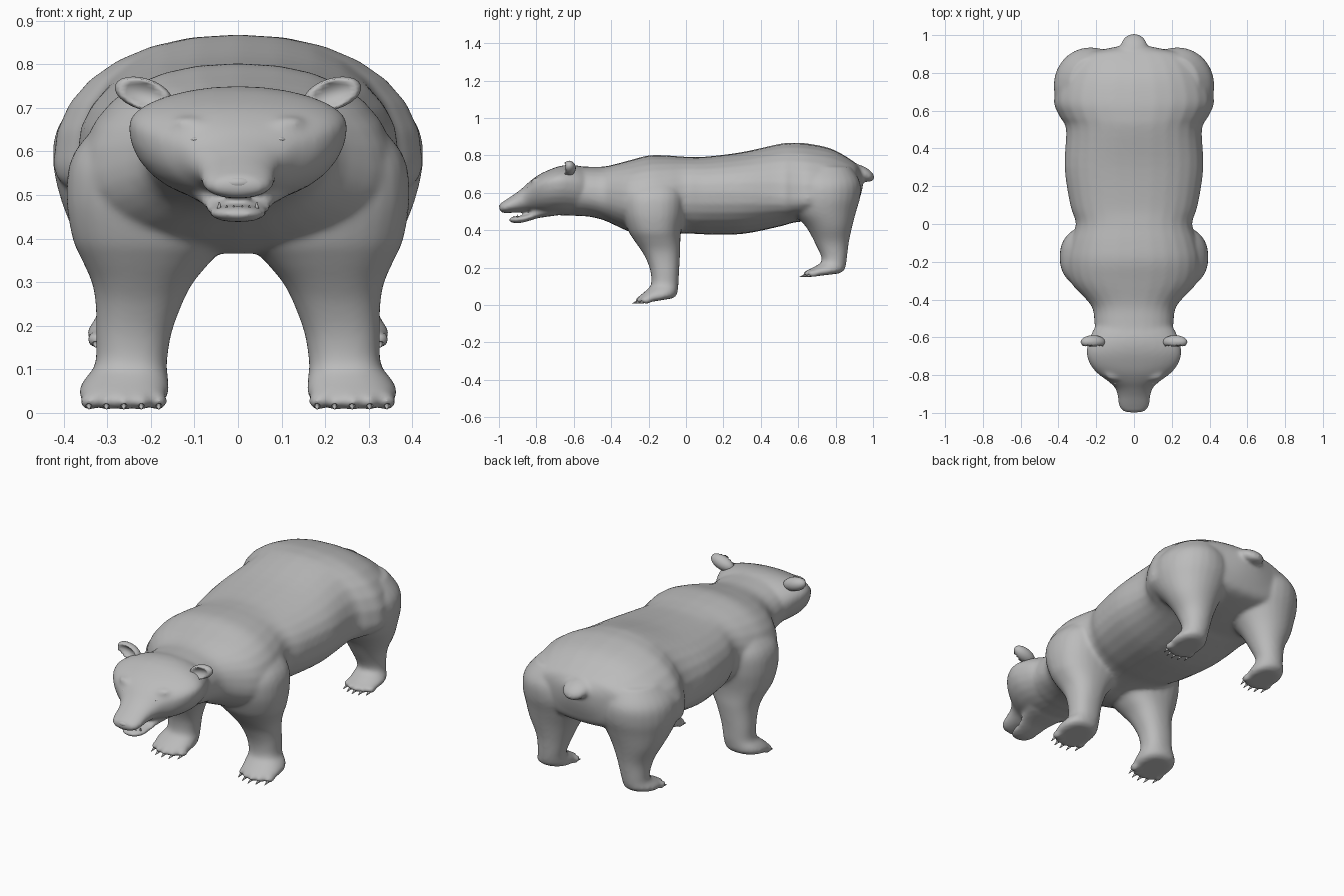
import bpy, bmesh, math
from mathutils import Matrix, Vector

if "Cube" in bpy.data.objects:
    bpy.data.objects.remove(bpy.data.objects["Cube"])

fur = bpy.data.materials.new("warm_grey")
fur.use_nodes = True
GREY = (0.5, 0.5, 0.5, 1)
fur.diffuse_color = GREY
fur.node_tree.nodes["Principled BSDF"].inputs["Base Color"].default_value = GREY
SIDES = 28


def spline(rows, steps=4):
    """Catmull-Rom interpolation of each column of a list of rings."""
    out = []
    for i in range(len(rows) - 1):
        a, b, c, d = (rows[min(max(i + k, 0), len(rows) - 1)] for k in (-1, 0, 1, 2))
        for s in range(steps):
            t = s / steps
            out.append([q + t / 2 * (r - p + t * (2 * p - 5 * q + 4 * r - u + t * (3 * (q - r) + u - p)))
                        for p, q, r, u in zip(a, b, c, d)])
    return out + [rows[-1]]


def bridge(bm, rings):
    """Skin a list of point rings and cap both ends."""
    loops = [[bm.verts.new(p) for p in ring] for ring in rings]
    faces = [bm.faces.new((a[i], a[i - 1], b[i - 1], b[i]))
             for a, b in zip(loops, loops[1:]) for i in range(len(a))]
    faces += [bm.faces.new(loops[0]), bm.faces.new(loops[-1][::-1])]
    bmesh.ops.recalc_face_normals(bm, faces=faces)


def oval(n):
    """Unit rounded outline, squarer as n grows."""
    for i in range(SIDES):
        a = math.tau * i / SIDES
        c, s = math.cos(a), math.sin(a)
        yield math.copysign(abs(c) ** (2 / n), c), math.copysign(abs(s) ** (2 / n), s)


def trunk(bm, rows, n):
    """Rows: y, top, height of widest point, bottom, half width."""
    bridge(bm, [[(w * c, y, mid + s * (top - mid if s > 0 else mid - bot)) for c, s in oval(n)]
                for y, top, mid, bot, w in spline(rows)])


def leg(bm, rows, sign, sole, slope, n):
    """Rows: z, front y, back y, inner x, outer x; the sole rises to the heel."""
    rings = []
    for z, yf, yb, xi, xo in spline(rows):
        fade = max(0, 1 - (z - sole) / 0.12)
        rings.append([(sign * ((xi + xo) + (xo - xi) * c) / 2, (yf + yb + (yb - yf) * s) / 2,
                       z + slope * fade * (yb - yf) * (1 + s) / 2) for c, s in oval(n)])
    bridge(bm, rings)


def ball(bm, loc, size, tilt=0, axis='X'):
    m = Matrix.Translation(loc) @ Matrix.Rotation(tilt, 4, axis) @ Matrix.Diagonal((*size, 1))
    return bmesh.ops.create_uvsphere(bm, u_segments=20, v_segments=12, radius=1, matrix=m)["verts"]


def finish(name, bm, mirror=False):
    me = bpy.data.meshes.new(name)
    bm.to_mesh(me)
    bm.free()
    ob = bpy.data.objects.new(name, me)
    bpy.context.collection.objects.link(ob)
    me.materials.append(fur)
    me.shade_smooth()
    if mirror:
        ob.modifiers.new("Mirror", 'MIRROR').use_mirror_merge = False
    return ob


# Torso and neck
bm = bmesh.new()
trunk(bm, [(.945, .71, .67, .63, .06), (.925, .74, .66, .56, .16), (.89, .772, .63, .5, .30),
           (.78, .835, .58, .47, .39), (.65, .864, .57, .45, .425), (.57, .868, .57, .44, .395),
           (.5, .862, .58, .42, .36), (.3, .818, .6, .38, .368), (.1, .793, .6, .378, .338),
           (0, .793, .6, .383, .308), (-.1, .80, .57, .375, .34), (-.2, .80, .55, .365, .36),
           (-.31, .772, .55, .395, .335), (-.43, .742, .58, .45, .228), (-.52, .74, .60, .473, .21),
           (-.60, .74, .62, .478, .2), (-.66, .70, .62, .50, .15)], 2.25)
# Skull and muzzle
trunk(bm, [(-.5, .72, .62, .50, .17), (-.56, .742, .64, .48, .215), (-.62, .75, .655, .478, .24),
           (-.68, .742, .66, .48, .252), (-.74, .72, .65, .483, .235), (-.79, .695, .63, .492, .195),
           (-.835, .662, .605, .50, .135), (-.87, .63, .57, .497, .1), (-.91, .598, .545, .495, .088),
           (-.95, .572, .53, .492, .083), (-.98, .552, .52, .493, .072), (-.998, .54, .52, .503, .045)], 2.05)
# Lower jaw
trunk(bm, [(-.945, .464, .456, .446, .03), (-.928, .472, .458, .44, .052), (-.89, .477, .46, .438, .067),
           (-.84, .488, .47, .45, .075), (-.79, .52, .49, .465, .09), (-.7, .55, .51, .478, .12)], 2.25)
FRONT = [(.008, -.24, -.07, .185, .34), (.02, -.26, -.05, .163, .364), (.045, -.252, -.045, .158, .364),
         (.075, -.217, -.043, .16, .35), (.11, -.187, -.04, .163, .328), (.18, -.19, -.037, .153, .326),
         (.25, -.215, -.033, .128, .327), (.30, -.245, -.03, .102, .336), (.35, -.28, -.03, .06, .358),
         (.40, -.31, -.025, .02, .38), (.50, -.34, -.01, .03, .394), (.60, -.335, -.01, .05, .375),
         (.70, -.26, -.05, .06, .28)]
REAR = [(.15, .66, .82, .19, .325), (.162, .64, .845, .172, .346), (.182, .645, .853, .172, .346),
        (.205, .685, .856, .176, .332), (.24, .727, .86, .178, .322), (.33, .69, .87, .15, .335),
        (.42, .64, .889, .11, .38), (.50, .565, .91, .06, .41), (.58, .53, .932, .03, .425),
        (.66, .53, .93, .05, .412), (.74, .58, .88, .1, .345)]
# Toes: x, y and z of each, shared with the claws
toes = []
for i in range(5):
    u = i / 2 - 1
    toes.append((.262 + .08 * u, -.242 + .03 * u * u, .026))
    toes.append((.259 + .068 * u, .655 + .025 * u * u, .168))
for sign in (1, -1):
    leg(bm, FRONT, sign, 0, .18, 2.3)
    leg(bm, REAR, sign, .15, .12, 2.05)
    for x, y, z in toes:
        ball(bm, (sign * x, y, z), (.021, .032, .02))
    # Brow ridge
    ball(bm, (sign * .1, -.79, .66), (.055, .04, .02), .15 * -sign, 'Y')
# Tail
ball(bm, (0, .937, .706), (.072, .078, .038), -.45)
body = finish("body", bm)
blend = body.modifiers.new("Blend", 'REMESH')
blend.mode, blend.voxel_size, blend.use_smooth_shade = 'VOXEL', 0.009, True
soft = body.modifiers.new("Soften", 'SMOOTH')
soft.factor, soft.iterations = 0.5, 14

# Cupped ears, leaning outward from the skull
bm = bmesh.new()
for v in ball(bm, (0, 0, 0), (.068, .036, .036)):
    r = (v.co.x / .068) ** 2 + (v.co.z / .036) ** 2
    if v.co.y < 0:
        v.co.y = -.028 * min(1, r) - .002 if r < .8 else v.co.y * .8
bmesh.ops.transform(bm, verts=bm.verts,
                    matrix=Matrix.Translation((.217, -.625, .732)) @ Matrix.Rotation(-.3, 4, 'Y'))
finish("ears", bm, True)

# Eyes
bm = bmesh.new()
ball(bm, (.097, -.826, .628), (.017, .022, .008), .12, 'Y')
finish("eyes", bm, True)

# Nose pad with nostril wings
bm = bmesh.new()
ball(bm, (0, -.978, .528), (.04, .021, .016))
for sign in (1, -1):
    ball(bm, (sign * .028, -.977, .517), (.014, .018, .01))
finish("nose", bm)

# Claws
bm = bmesh.new()
aim = Vector((0, -1, -.3)).to_track_quat('Z', 'Y').to_matrix().to_4x4()
for x, y, z in toes:
    bmesh.ops.create_cone(bm, cap_ends=True, segments=8, radius1=.008, radius2=.001, depth=.032,
                          matrix=Matrix.Translation((x, y - .032, z - .013)) @ aim)
finish("claws", bm, True)

# Lower teeth: a fang and small incisors on each side
bm = bmesh.new()
for x, y, r in ((.043, -.9, .007), (.026, -.915, .004), (.01, -.92, .004)):
    bmesh.ops.create_cone(bm, cap_ends=True, segments=8, radius1=r, radius2=.001, depth=3 * r,
                          matrix=Matrix.Translation((x, y, .467 + r)))
finish("teeth", bm, True)
